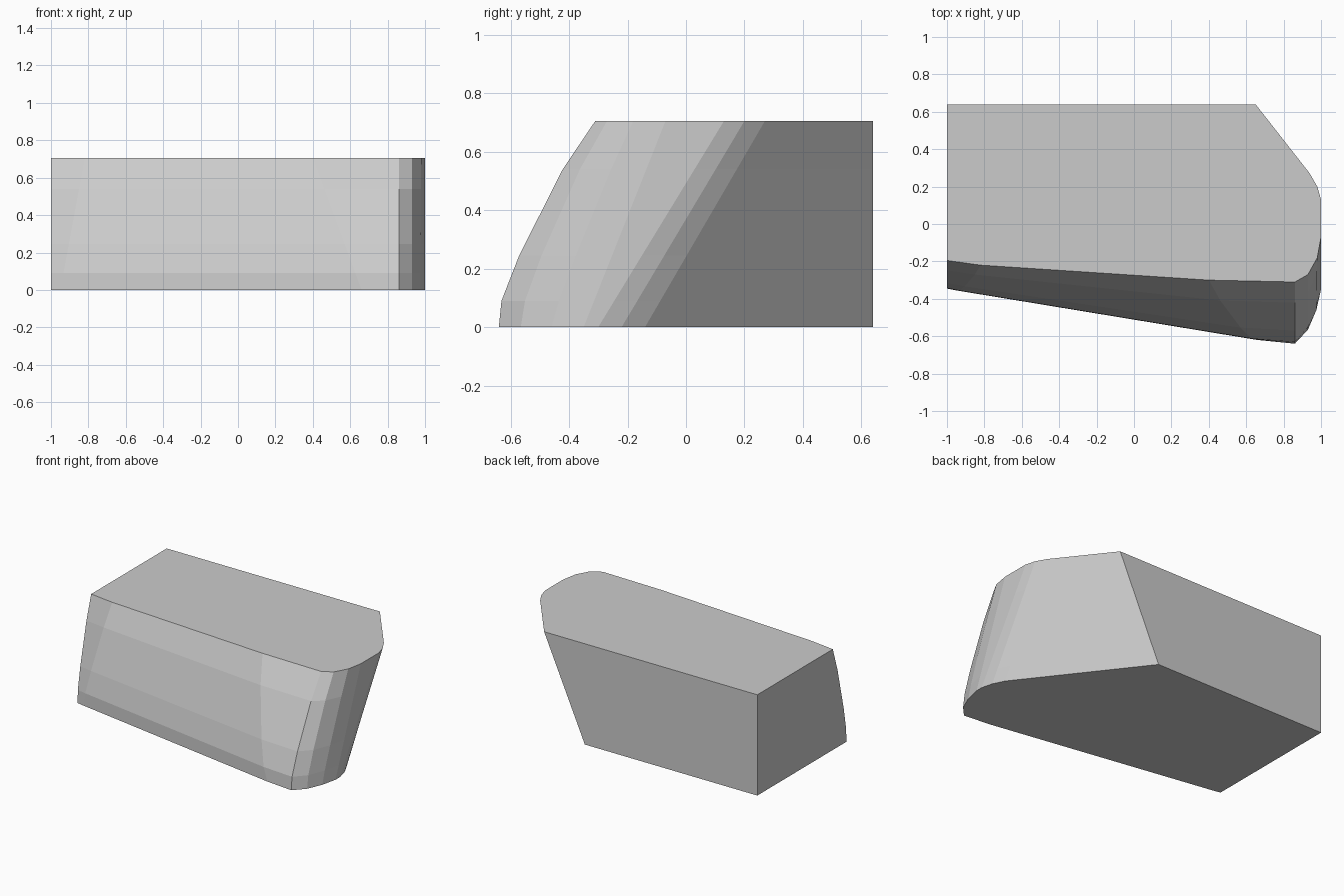
import bpy
import bmesh

cube = bpy.data.objects.get("Cube")
if cube:
    bpy.data.objects.remove(cube, do_unlink=True)

HEIGHT = 0.705

# Matching corners of the lower and upper outlines, plus how far each bows out
outline = [
    # lower         upper          bow
    ((-1, .64),     (-1, .64),     0),
    ((.335, .64),   (.65, .64),    0),
    ((.94, -.14),   (.94, .27),    0),
    ((.98, -.22),   (.98, .2),     0),
    ((1, -.3),      (1, .13),      0),
    ((1, -.35),     (1, -.07),     0),
    ((.975, -.46),  (.98, -.18),   .3),
    ((.93, -.565),  (.93, -.27),   .7),
    ((.86, -.64),   (.86, -.31),   1),
    ((.66, -.62),   (.4, -.3),     1),
    ((-.95, -.355), (-.82, -.22),  .55),
    ((-1, -.345),   (-1, -.195),   .5),
]
# Height of each ring and the bow of the front face there
levels = [(0, 0), (.09, .033), (.245, .045), (.54, .034), (HEIGHT, 0)]


def make_ring(bm, z, bulge):
    t = z / HEIGHT
    return [bm.verts.new((a[0] + (b[0] - a[0]) * t,
                          a[1] + (b[1] - a[1]) * t - bulge * bow, z))
            for a, b, bow in outline]


# Loft the rings into a closed block
bm = bmesh.new()
rings = [make_ring(bm, z, bulge) for z, bulge in levels]
count = len(outline)
for low, high in zip(rings, rings[1:]):
    for i in range(count):
        j = (i + 1) % count
        bm.faces.new((low[i], low[j], high[j], high[i]))
bm.faces.new(rings[0])
bm.faces.new(rings[-1])
bmesh.ops.recalc_face_normals(bm, faces=bm.faces[:])

mesh = bpy.data.meshes.new("sloped_block")
bm.to_mesh(mesh)
bm.free()
block = bpy.data.objects.new("sloped_block", mesh)
bpy.context.collection.objects.link(block)

# Plain grey material
grey = bpy.data.materials.new("light_grey")
grey.use_nodes = True
colour = (.6, .6, .6, 1)
grey.diffuse_color = colour
for node in grey.node_tree.nodes:
    if node.type == 'BSDF_PRINCIPLED':
        node.inputs["Base Color"].default_value = colour
mesh.materials.append(grey)
